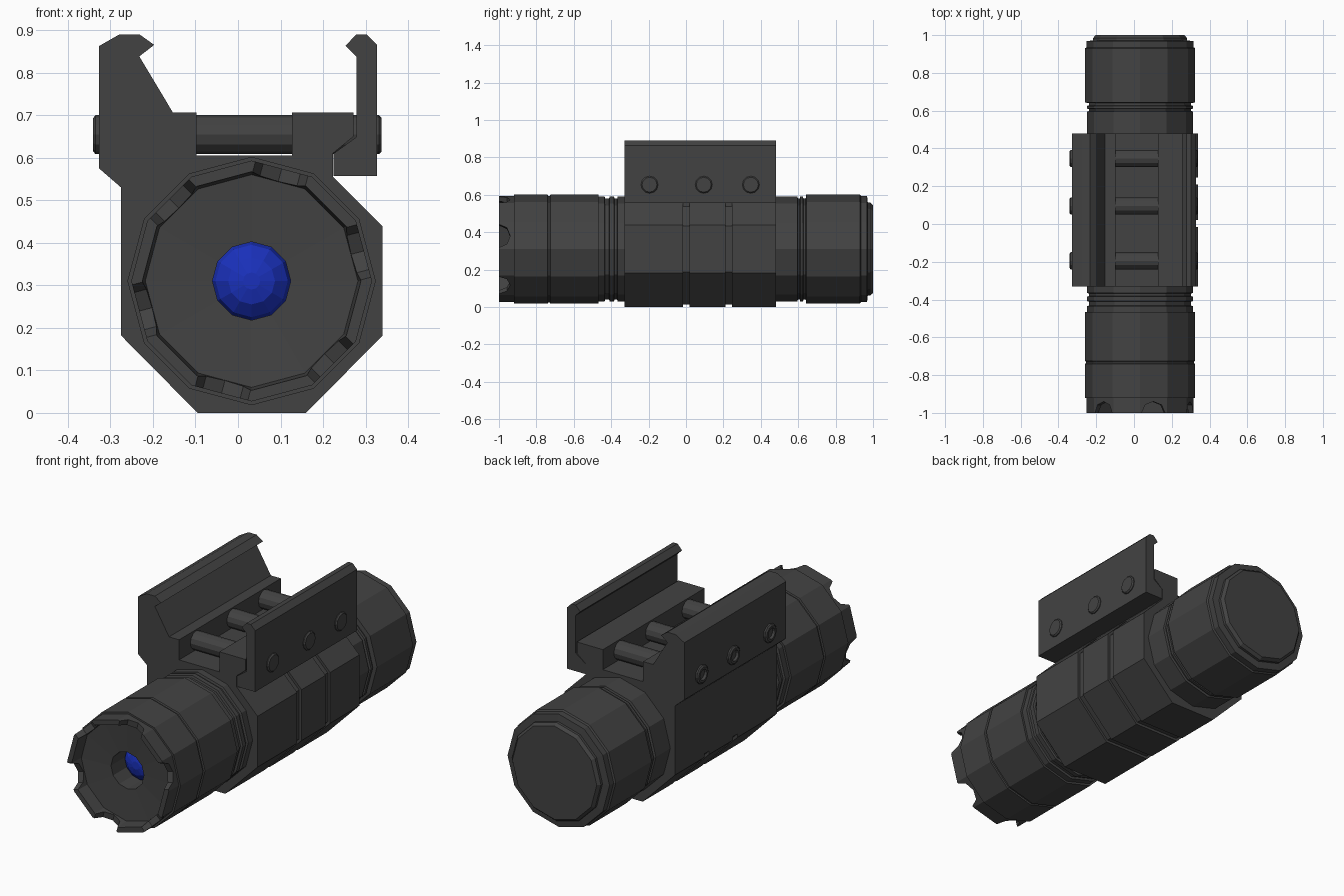
import bpy, bmesh, math
from mathutils import Matrix, Vector

if "Cube" in bpy.data.objects:
    bpy.data.objects.remove(bpy.data.objects["Cube"])

CX, CZ = 0.032, 0.31          # flashlight axis
SIDES = 12


def material(name, color):
    m = bpy.data.materials.new(name)
    m.diffuse_color = color
    m.use_nodes = True
    m.node_tree.nodes["Principled BSDF"].inputs["Base Color"].default_value = m.diffuse_color
    return m


DARK = material("dark_grey", (0.055, 0.055, 0.055, 1))
BLUE = material("blue_lens", (0.01, 0.03, 0.5, 1))


def finish(name, bm, mat=DARK):
    bmesh.ops.remove_doubles(bm, verts=bm.verts, dist=1e-5)
    bmesh.ops.recalc_face_normals(bm, faces=bm.faces)
    me = bpy.data.meshes.new(name)
    bm.to_mesh(me)
    bm.free()
    me.materials.append(mat)
    ob = bpy.data.objects.new(name, me)
    bpy.context.collection.objects.link(ob)
    return ob


def bridge(bm, rings, closed=False):
    n = len(rings[0])
    pairs = list(zip(rings, rings[1:]))
    if closed:
        pairs.append((rings[-1], rings[0]))
    for a, b in pairs:
        for i in range(n):
            j = (i + 1) % n
            bm.faces.new((a[i], a[j], b[j], b[i]))


def lathe(name, profile, mat=DARK, closed=False, axis="Y", origin=(CX, 0, CZ)):
    """Revolve (radius, distance) pairs around the Y or X axis."""
    bm = bmesh.new()
    rings = []
    for r, d in profile:
        ring = []
        for k in range(SIDES):
            a = k * 2 * math.pi / SIDES
            c, s = r * math.cos(a), r * math.sin(a)
            p = Vector((c, d, s)) if axis == "Y" else Vector((d, c, s))
            ring.append(bm.verts.new(p + Vector(origin)))
        rings.append(ring)
    bridge(bm, rings, closed)
    if not closed:
        bm.faces.new(rings[0])
        bm.faces.new(rings[-1])
    return finish(name, bm, mat)


def loft(name, sections):
    """Bridge matching (x, z) outlines placed along y."""
    bm = bmesh.new()
    rings = [[bm.verts.new((x, y, z)) for x, z in pts] for y, pts in sections]
    bridge(bm, rings)
    bm.faces.new(rings[0])
    bm.faces.new(rings[-1])
    return finish(name, bm)


# Rail mount: hook, bolt channel and octagonal sleeve with two shallow grooves
Y0, Y1 = -0.33, 0.48
upper = [(-0.275, 0.53), (-0.327, 0.575), (-0.327, 0.862), (-0.278, 0.89),
         (-0.232, 0.89), (-0.197, 0.865), (-0.232, 0.838), (-0.153, 0.706),
         (-0.097, 0.706), (-0.097, 0.605), (0.127, 0.605), (0.127, 0.706),
         (0.272, 0.706), (0.272, 0.65), (0.223, 0.61), (0.223, 0.555)]
sleeve = [(0.34, 0.438), (0.34, 0.182), (0.16, 0.0), (-0.095, 0.0), (-0.275, 0.182)]
inset = [(0.327, 0.433), (0.327, 0.187), (0.155, 0.013), (-0.09, 0.013), (-0.275, 0.2)]
full, cut = upper + sleeve, upper[:-1] + [(0.223, 0.537)] + inset
sections = [(Y0, full)]
for a, b in ((-0.015, 0.02), (0.21, 0.247)):
    sections += [(a, full), (a, cut), (b, cut), (b, full)]
sections.append((Y1, full))
loft("rail_mount", sections)

# Clamp jaw
jaw = [(0.327, 0.865), (0.302, 0.89), (0.278, 0.89), (0.253, 0.863), (0.278, 0.838),
       (0.278, 0.648), (0.225, 0.61), (0.225, 0.557), (0.327, 0.557)]
loft("clamp_jaw", [(Y0, jaw), (Y1, jaw)])

# Cross bolts with a socket on the left end
for i, y in enumerate((-0.195, 0.095, 0.347)):
    lathe(f"cross_bolt_{i + 1}",
          [(0.027, -0.315), (0.027, -0.341), (0.038, -0.341), (0.046, -0.335),
           (0.046, 0.331), (0.04, 0.337)],
          axis="X", origin=(0, y, 0.654))

# Head: neck rings, main barrel, seam groove, reflector face with a central well
R, N, G = 0.292, 0.281, 0.27
lathe("head", [(N, -0.3), (N, -0.365), (G, -0.368), (G, -0.382), (N, -0.385),
               (N, -0.408), (G, -0.411), (G, -0.432), (N, -0.435), (N, -0.467),
               (R, -0.467), (R, -0.725), (0.285, -0.728), (0.285, -0.737),
               (R, -0.74), (R, -0.92), (0.25, -0.92), (0.25, -0.935),
               (0.092, -0.925), (0.092, -0.8)])

# Lens dome at the bottom of the well
lathe("lens", [(0.092, -0.805), (0.085, -0.825), (0.055, -0.85), (0.02, -0.86)], BLUE)

# Bezel ring with six scalloped notches
bezel = lathe("bezel", [(0.283, -0.915), (0.283, -1.0), (0.257, -1.0), (0.248, -0.915)],
              closed=True)
bm = bmesh.new()
for k in range(6):
    a = math.radians(15 + 60 * k)
    # local x = tangent, local y = y, local z = radial direction
    t, rad = Vector((-math.sin(a), 0, math.cos(a))), Vector((math.cos(a), 0, math.sin(a)))
    rot = Matrix((t, Vector((0, 1, 0)), rad)).transposed().to_4x4()
    pos = Matrix.Translation(Vector((CX, -1.0, CZ)) + rad * 0.265)
    ring = [[bm.verts.new(pos @ rot @ Vector((0.064 * math.cos(j * math.pi / 4),
                                             0.06 * math.sin(j * math.pi / 4), h)))
             for j in range(8)] for h in (-0.05, 0.05)]
    bridge(bm, ring)
    bm.faces.new(ring[0])
    bm.faces.new(ring[1])
cutter = finish("notch_cutter", bm)
mod = bezel.modifiers.new("notches", "BOOLEAN")
mod.operation, mod.solver, mod.object = "DIFFERENCE", "EXACT", cutter
bpy.context.view_layer.update()
deps = bpy.context.evaluated_depsgraph_get()
notched = bpy.data.meshes.new_from_object(bezel.evaluated_get(deps))
bezel.modifiers.clear()
bezel.data = notched
bpy.data.objects.remove(cutter)

# Tail: neck rings, barrel and bevelled end cap
lathe("tail", [(N, 0.45), (N, 0.595), (G, 0.598), (G, 0.608), (N, 0.611), (N, 0.625),
               (G, 0.628), (G, 0.64), (R, 0.643), (R, 0.93), (0.284, 0.935),
               (0.284, 0.968), (0.248, 0.972), (0.248, 0.985), (0.235, 1.0)])
